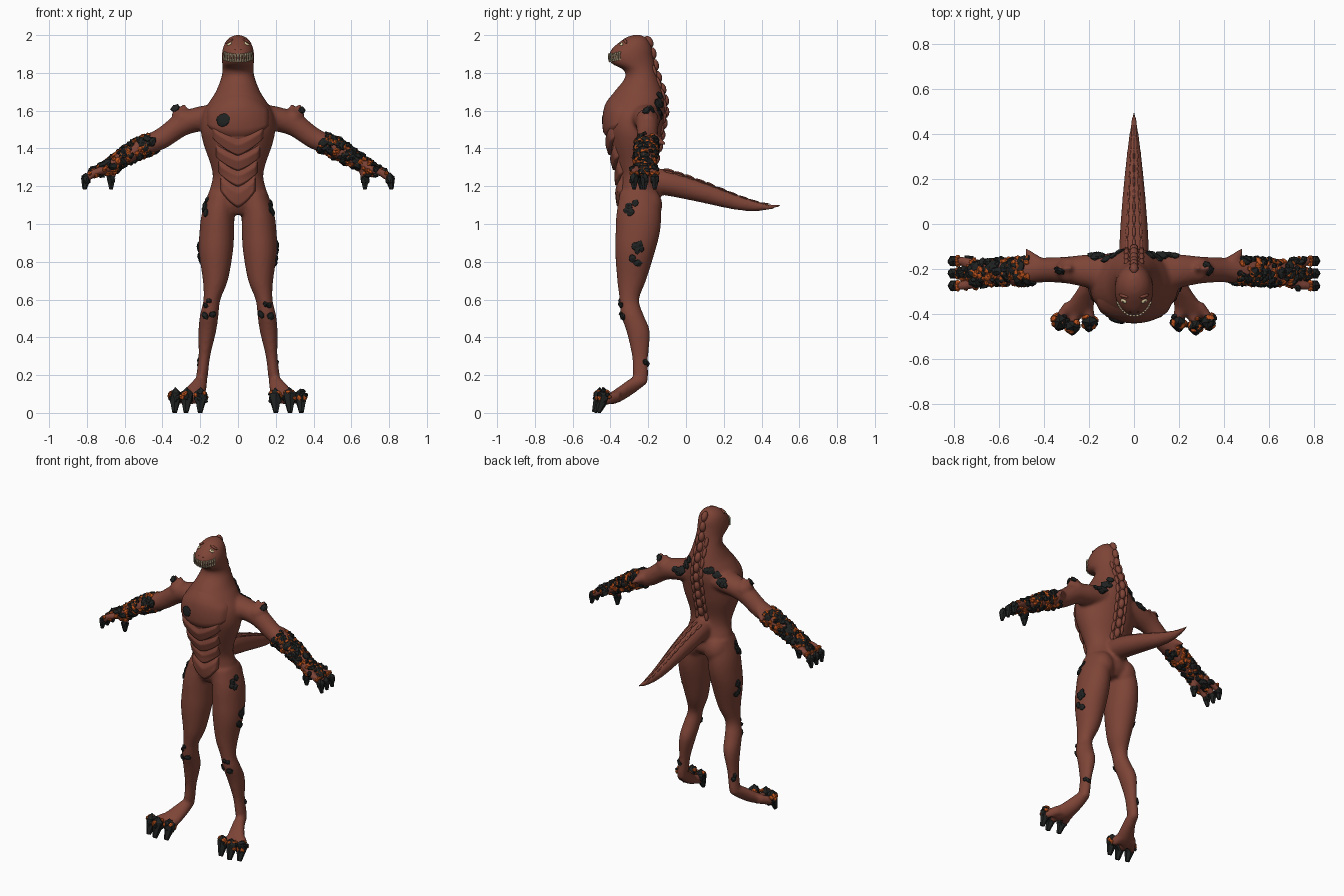
import bpy, bmesh, math, random
from mathutils import Vector as V, Matrix
from mathutils.bvhtree import BVHTree

if "Cube" in bpy.data.objects:
    bpy.data.objects.remove(bpy.data.objects["Cube"])
random.seed(4)

def mat(name, r, g, b):
    m = bpy.data.materials.new(name)
    m.diffuse_color = (r, g, b, 1)
    m.use_nodes = True
    m.node_tree.nodes["Principled BSDF"].inputs["Base Color"].default_value = m.diffuse_color
    return m
SKIN = mat("red brown skin", .208, .058, .038)
ROCK = mat("black rock", .015, .016, .016)
LAVA = mat("orange lava", .5, .085, .013)
BONE = mat("tooth bone", .45, .37, .23)
EYE = mat("pale eye", .75, .62, .36)
DARK = mat("dark mouth", .06, .022, .016)
X, Y, Z = V((1, 0, 0)), V((0, 1, 0)), V((0, 0, 1))

def finish(bm, name, mats, smooth=True):
    bmesh.ops.recalc_face_normals(bm, faces=bm.faces)
    for f in bm.faces:
        f.smooth = smooth
    me = bpy.data.meshes.new(name)
    bm.to_mesh(me)
    bm.free()
    for m in mats:
        me.materials.append(m)
    ob = bpy.data.objects.new(name, me)
    bpy.context.collection.objects.link(ob)
    return ob

def loft(bm, pts, u, v, n=24, sub=4):
    """Smooth tube through (x, y, z, radius_u, radius_v) rings."""
    rings = []
    for i in range(len(pts) - 1):
        a, b, c, d = (pts[max(0, min(len(pts) - 1, i + k))] for k in (-1, 0, 1, 2))
        for k in range(sub + (i == len(pts) - 2)):
            t = k / sub
            p = [.5 * (2*q + (r-o)*t + (2*o-5*q+4*r-s)*t*t + (3*q-o-3*r+s)*t**3)
                 for o, q, r, s in zip(a, b, c, d)]
            rings.append([bm.verts.new(V(p[:3]) + u * (p[3] * math.cos(w)) + v * (p[4] * math.sin(w)))
                          for w in (j * math.tau / n for j in range(n))])
    for r, s in zip(rings, rings[1:]):
        for j in range(n):
            bm.faces.new((r[j], r[(j+1) % n], s[(j+1) % n], s[j]))
    bm.faces.new(rings[0])
    bm.faces.new(rings[-1])

def ball(bm, c, r):
    bmesh.ops.create_uvsphere(bm, u_segments=20, v_segments=12, radius=1,
                              matrix=Matrix.Translation(c) @ Matrix.Diagonal((*r, 1)))

def spike(bm, base, tip, r, n=10, end=.06):
    d = V(tip) - V(base)
    m = Matrix.Translation((V(tip) + V(base)) / 2) @ d.to_track_quat('Z', 'Y').to_matrix().to_4x4()
    bmesh.ops.create_cone(bm, cap_ends=True, segments=n, radius1=r, radius2=r * end,
                          depth=d.length, matrix=m)

# body: overlapping lofts fused into one skin
bm = bmesh.new()
torso = [(2.0, .012, -.28, -.24), (1.99, .04, -.312, -.215), (1.965, .066, -.35, -.195),
         (1.93, .08, -.39, -.18), (1.89, .086, -.41, -.175), (1.85, .084, -.395, -.165),
         (1.815, .082, -.33, -.16), (1.77, .09, -.325, -.145), (1.70, .118, -.38, -.12),
         (1.65, .15, -.412, -.11), (1.58, .19, -.43, -.11), (1.50, .198, -.43, -.125),
         (1.42, .182, -.41, -.14), (1.32, .147, -.38, -.165), (1.25, .134, -.362, -.165),
         (1.18, .15, -.36, -.145), (1.1, .168, -.35, -.135), (1.05, .09, -.32, -.17)]
loft(bm, [(0, (f + b) / 2, z, w, (b - f) / 2) for z, w, f, b in torso], X, Y, 32)
loft(bm, [(0, -.25, 1.235, .06, .07), (0, -.11, 1.22, .066, .068), (0, .075, 1.172, .055, .056),
          (0, .285, 1.11, .035, .038), (0, .42, 1.09, .018, .02), (0, .50, 1.097, .006, .006)],
     X, V((0, .25, .97)))
FINGERS = (-.275, -.22, -.165)
TOES = ((.197, -.425), (.272, -.44), (.332, -.42))
for s in (-1, 1):
    loft(bm, [(s*x, y, z, a, b) for x, y, z, a, b in (
        (.085, -.25, 1.17, .07, .1), (.105, -.25, 1.06, .086, .118), (.112, -.255, .96, .092, .118),
        (.117, -.27, .85, .09, .105), (.12, -.288, .7, .066, .076), (.138, -.3, .6, .045, .052),
        (.152, -.285, .52, .049, .06), (.163, -.253, .43, .047, .062), (.178, -.243, .3, .031, .043),
        (.19, -.24, .2, .031, .04), (.195, -.235, .155, .028, .03))], X, Y)
    ball(bm, (s*.085, -.2, 1.1), (.075, .075, .09))
    # foot and toes
    loft(bm, [(s*.193, -.225, .17, .03, .028), (s*.205, -.28, .145, .04, .045),
              (s*.235, -.35, .1, .06, .042), (s*.262, -.4, .075, .075, .032)], X, Z)
    for x, y in TOES:
        loft(bm, [(s*(.24 + (x-.25)*.5), -.35, .09, .03, .03), (s*x, y, .07, .026, .032)], X, Z, 12)
    # arm, shoulder and hand
    loft(bm, [(s*x, y, z, a, b) for x, y, z, a, b in (
        (.1, -.22, 1.57, .09, .075), (.2, -.21, 1.555, .075, .07), (.3, -.205, 1.525, .06, .062),
        (.4, -.205, 1.455, .055, .056), (.5, -.21, 1.41, .06, .053), (.6, -.215, 1.355, .056, .044),
        (.68, -.22, 1.305, .056, .034), (.735, -.22, 1.275, .062, .025))], Y, V((s*.5, 0, .86)))
    ball(bm, (s*.29, -.205, 1.555), (.055, .06, .056))
    for x in (.28, .32):
        spike(bm, (s*x, -.2, 1.58), (s*(x + .01), -.195, 1.645), .034)
    spike(bm, (s*.44, -.17, 1.45), (s*.49, -.1, 1.42), .035)
    for y in FINGERS:
        loft(bm, [(s*.70, y*.8-.045, 1.29, .022, .022), (s*.76, y, 1.272, .02, .022),
                  (s*.80, y, 1.24, .02, .02)], Y, V((s*.6, 0, .8)), 12)
    loft(bm, [(s*.65, -.22, 1.31, .03, .03), (s*.665, -.23, 1.27, .024, .024),
              (s*.672, -.235, 1.235, .02, .02)], X, Y, 12)
body = finish(bm, "body", [SKIN])
m = body.modifiers.new("fuse", 'REMESH')
m.mode, m.voxel_size, m.use_smooth_shade = 'VOXEL', .01, True
m = body.modifiers.new("soften", 'SMOOTH')
m.factor, m.iterations = .5, 6
dg = bpy.context.evaluated_depsgraph_get()
me = bpy.data.meshes.new_from_object(body.evaluated_get(dg))
body.modifiers.clear()
body.data = me
me.materials.clear()
me.materials.append(SKIN)
for p in me.polygons:
    p.use_smooth, p.material_index = True, 0
TREE = BVHTree.FromPolygons([v.co for v in me.vertices], [p.vertices[:] for p in me.polygons])

def hit(o, d):
    p, n, *_ = TREE.ray_cast(V(o), V(d))
    return (p, n) if p else TREE.find_nearest(V(o))[:2]

def lump(bm, p, n, size, idx=0, rough=0, sub=1):
    """Pebble lying on the skin: size = across, along, height."""
    t = (X - n * n.x).normalized() if abs(n.x) < .9 else Y.cross(n).normalized()
    rot = Matrix((t, n.cross(t), n)).transposed()
    if rough:
        rot = rot @ Matrix.Rotation(random.uniform(0, 6.28), 3, 'Z')
    vs = bmesh.ops.create_icosphere(bm, subdivisions=sub, radius=1)['verts']
    for v in vs:
        q = v.co * random.uniform(1 - rough, 1 + rough)
        v.co = p + rot @ V([a * b for a, b in zip(q, size)])
    for f in {f for v in vs for f in v.link_faces}:
        f.material_index = idx

def patch(name, m, fn, nu=24, nv=10):
    bm = bmesh.new()
    g = [[bm.verts.new(fn(i / nu * 2 - 1, j / nv)) for i in range(nu + 1)] for j in range(nv + 1)]
    for j in range(nv):
        for i in range(nu):
            bm.faces.new((g[j][i], g[j][i+1], g[j+1][i+1], g[j+1][i]))
    ob = finish(bm, name, [m])
    if sum(p.normal.y for p in ob.data.polygons) > 0:
        ob.data.flip_normals()

# chest shield and belly plates
def plate(name, w, top, bot, h):
    def fn(u, v):
        z = top(u) + (bot(u) - top(u)) * v
        p, n = hit((u * w, -1, z), Y)
        return p + n * (h * min(1, 6 * (1 - abs(u)), 3 * v + .1, 7 * (1 - v)) - .003)
    patch(name, SKIN, fn, 32, 14)
plate("chest_shield", .172, lambda u: 1.56 + .135 * math.sqrt(1 - u*u),
      lambda u: 1.555 - .1 * math.sqrt(1 - u*u), .014)
for i, (w, zt, zb, lift) in enumerate(((.14, 1.45, 1.36, .08), (.12, 1.365, 1.28, .06),
                                       (.105, 1.285, 1.195, .06), (.095, 1.2, 1.085, .07))):
    plate(f"belly_plate_{i+1}", w, lambda u: zt + lift * abs(u)**1.3,
          lambda u: zb + lift * abs(u)**1.3 + .02 * u*u, .02)

# back scutes down the neck, spine and tail
bm = bmesh.new()
for i in range(11):
    z = 1.965 - i * .062
    for x, k in ((0, 1), (-.034, .5), (.034, .5)):
        if k == 1 or i > 1:
            lump(bm, *hit((x, 1, z - (k < 1) * .03), -Y), (.016*k + .004, .034, .022 * k), sub=2)
for i in range(10):
    y, f = -.09 + i * .056, 1 - i * .075
    for x, k in ((0, .8), (-.033, .5), (.033, .5)):
        lump(bm, *hit((x * f, y, 1.6), -Z), (.008 * f, .03, .011 * k * f), sub=2)
finish(bm, "back_scutes", [SKIN])

# face: mouth, teeth, eyes, nostrils
def face(a, z):
    return hit((0, -.31, z), V((math.sin(a), -math.cos(a), 0)))
def mouth(u, v):
    p, n = face(u * 1.1, 1.862 + .036 * v + .012 * u*u)
    return p + n * .002
patch("mouth", DARK, mouth, 24, 3)
bm = bmesh.new()
for i in range(15):
    a = (i / 7 - 1) * 1.05
    for z, d in ((1.901, -1), (1.859, 1)):
        p, n = face(a, z + .012 * (a / 1.1)**2)
        q, k = face(a, z + d * .023 + .012 * (a / 1.1)**2)
        spike(bm, p + n * .001, q + k * .003, .0075, 6, .4)
finish(bm, "teeth", [BONE], False)
bm = bmesh.new()
brow = bmesh.new()
for s in (-1, 1):
    p, n = hit((s * .046, -1, 1.953), Y)
    lump(bm, p, n, (.016, .01, .006), 0, 0, 2)
    lump(bm, p + n * .005, n, (.003, .004, .003), 1)
    p, n = hit((s * .018, -1, 1.922), Y)
    lump(bm, p, n, (.005, .003, .002), 1)
    p, n = hit((s * .046, -1, 1.968), Y)
    lump(brow, p, n, (.025, .008, .008), 0, 0, 2)
finish(bm, "eyes_and_nostrils", [EYE, DARK])
finish(brow, "brow_ridges", [SKIN])

# rock crust on forearms and hands, with glowing gaps
bm = bmesh.new()
for s in (-1, 1):
    for i in range(300):
        x = random.uniform(.45, .775)
        a = random.uniform(0, math.tau)
        o = V((s * x, -.215, 1.45 - (x - .42) * .5))
        p, n = hit(o, V((s * .5 * math.sin(a), math.cos(a), .86 * math.sin(a))))
        low = math.sin(a) < -.1
        lava = i % 2
        if low and random.random() < (.2 + (x > .6) * .25):
            continue
        r = random.uniform(.013, .021) if lava else random.uniform(.015, .03)
        lump(bm, p, n, (r, r * .8, .013 if lava else random.uniform(.011, .019)), lava, .2)
    # scattered rock clusters: x, y, z, size, count
    for x, y, z, r, c in ((.165, -.31, 1.08, .026, 3), (.16, -.275, 1.105, .022, 2), (.21, -.255, .88, .024, 4),
                          (.21, -.26, .815, .026, 2), (.16, -.35, .575, .018, 2), (.155, -.34, .51, .025, 2),
                          (.15, -.1, 1.62, .032, 5), (.12, -.09, 1.67, .028, 3), (.18, -.12, 1.57, .024, 3),
                          (.33, -.2, 1.6, .026, 2), (.2, -.21, .26, .02, 2)):
        for i in range(c):
            q = V((s * x, y, z)) + V([random.uniform(-1, 1) * r for _ in range(3)])
            p, n = TREE.find_nearest(q)[:2]
            lump(bm, p, n, (r, r * .85, .012), 0, .15)
p, n = hit((-.075, -1, 1.55), Y)
lump(bm, p + n * .012, n, (.04, .034, .01), 0, .08, 2)

# claws on fingers, thumbs and toes
for s in (-1, 1):
    for x, y, dx in [(.805, f, .008) for f in FINGERS] + [(.672, -.235, 0)]:
        lump(bm, V((s * x, y, 1.237)), Z, (.027, .025, .036), 0, .1)
        spike(bm, (s * x, y, 1.24), (s * (x + dx), y, 1.183), .026, 6, .4)
        for i in range(3):
            lump(bm, V((s * (x - .02 * (x > .7)), y + (i - 1) * .014, 1.268)), Z, (.014, .014, .014), 1, .15)
    for x, y in TOES:
        lump(bm, V((s * x, y - .016, .082)), Z, (.033, .04, .05), 0, .1)
        spike(bm, (s * x, y - .012, .09), (s * (x + .004), y - .045, .003), .036, 6, .38)
        for i in range(10):
            d = V((random.uniform(-1, 1), random.uniform(-1, 1), random.uniform(-.3, 1))).normalized()
            lump(bm, V((s * x, y - .012, .085)) + d * .034, d, (.016, .013, .009), int(i < 6), .15)
finish(bm, "rock_crust_and_claws", [ROCK, LAVA], False)
